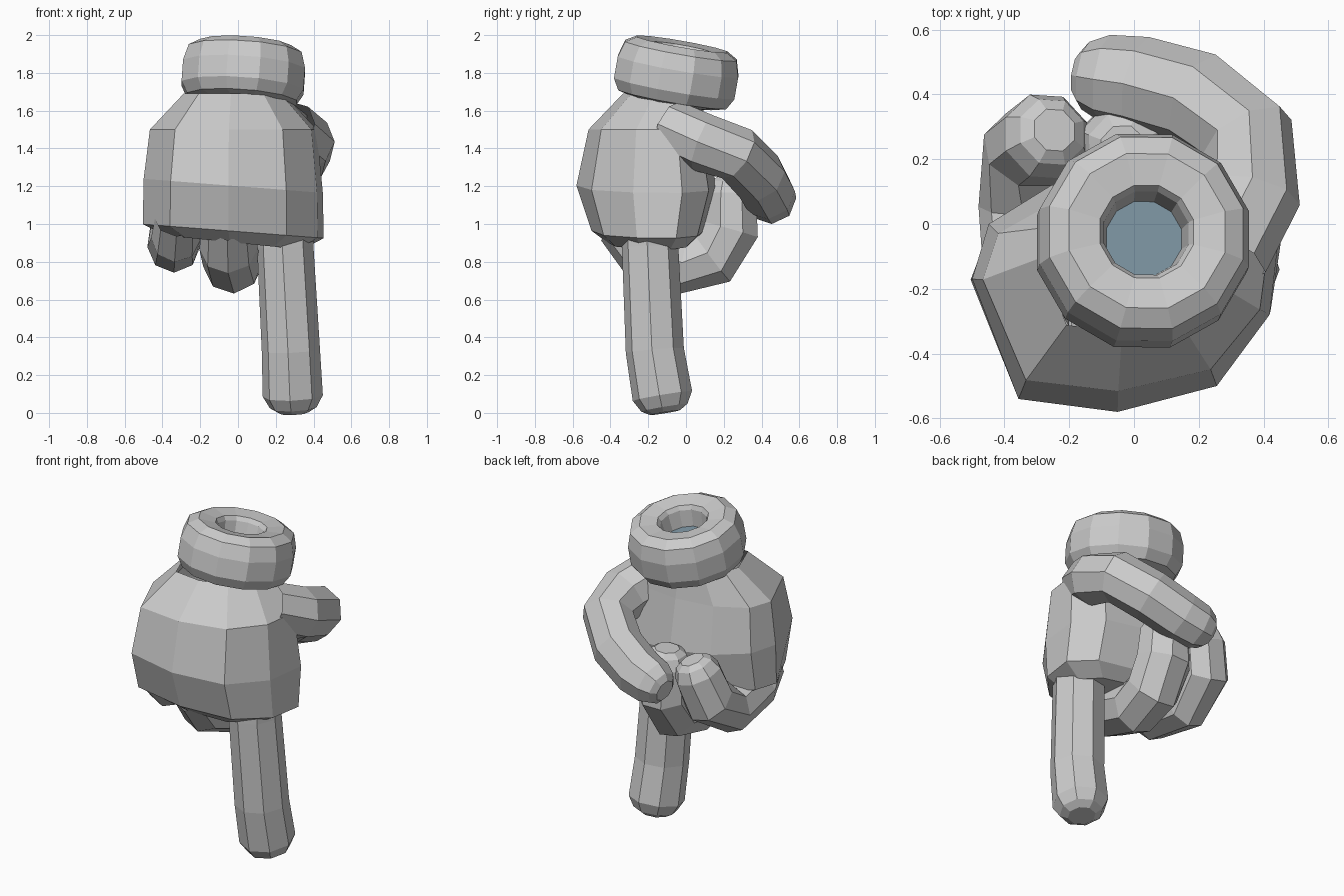
import bpy
from math import cos, sin, pi, radians
from mathutils import Vector, Matrix

if "Cube" in bpy.data.objects:
    bpy.data.objects.remove(bpy.data.objects["Cube"])


def make_object(name, verts, faces):
    mesh = bpy.data.meshes.new(name)
    mesh.from_pydata([tuple(v) for v in verts], [], faces)
    mesh.update()
    obj = bpy.data.objects.new(name, mesh)
    bpy.context.collection.objects.link(obj)
    return obj


def loft(name, rings, cap_start=False, cap_end=False):
    """Skin closed rings of equal size, listed along the ring's right-handed axis."""
    n = len(rings[0])
    verts = [v for ring in rings for v in ring]
    faces = []
    for k in range(len(rings) - 1):
        for i in range(n):
            j = (i + 1) % n
            faces.append((k * n + i, k * n + j, (k + 1) * n + j, (k + 1) * n + i))
    if cap_start:
        faces.append(tuple(reversed(range(n))))
    if cap_end:
        faces.append(tuple(range(len(verts) - n, len(verts))))
    return make_object(name, verts, faces)


def digit(name, path, radii, tip=0.09, sides=8):
    """Low-poly finger: tube along a path, with a rounded blunt tip."""
    pts = [Vector(p) for p in path]
    end_dir = (pts[-1] - pts[-2]).normalized()
    last = len(pts) - 1
    end, r_end = pts[-1], radii[-1]
    pts += [end + end_dir * tip * 0.7, end + end_dir * tip]
    radii = radii + [r_end * 0.78, r_end * 0.5]
    u = (pts[1] - pts[0]).cross(Vector((1, 0.3, 0.2))).normalized()
    rings = []
    for i, (p, r) in enumerate(zip(pts, radii)):
        a, b = pts[max(i - 1, 0)], pts[min(i + 1, len(pts) - 1)]
        d = end_dir if i >= last else (b - a).normalized()
        u = (u - d * u.dot(d)).normalized()
        w = d.cross(u)
        angles = [2 * pi * (k + 0.5) / sides for k in range(sides)]
        rings.append([p + (u * cos(t) + w * sin(t)) * r for t in angles])
    return loft(name, rings, cap_end=True)


# Palm: one cross-section scaled at each level, open under the cuff
section = [(-0.35, -0.54), (-0.05, -0.58), (0.25, -0.50), (0.41, -0.28), (0.44, -0.02),
           (0.30, 0.12), (0.0, 0.16), (-0.25, 0.12), (-0.44, 0.0), (-0.49, -0.17)]
levels = [(0.90, 0.78, 0.60, 0.0), (0.96, 1.03, 0.80, 0.0), (1.2, 1.02, 1.0, 0.0),
          (1.5, 0.95, 0.84, 0.0), (1.69, 0.57, 0.56, 0.07)]
palm_rings = []
for z, sx, sy, dy in levels:
    palm_rings.append([(-0.02 + (x + 0.02) * sx, -0.18 + (y + 0.18) * sy + dy,
                        z - 0.08 * x * (z < 1.3)) for x, y in section])
loft("palm", palm_rings, cap_start=True)

# Cuff: tilted twelve-sided ring with a hole in the top
profile = [(0.12, 0.01), (0.135, 0.11), (0.15, 0.135), (0.25, 0.15), (0.31, 0.115),
           (0.335, 0.03), (0.335, -0.085), (0.30, -0.145), (0.22, -0.165), (0.14, -0.165)]
tilt = (Matrix.Translation((0.03, -0.047, 1.805)) @ Matrix.Rotation(radians(-10), 4, 'X')
        @ Matrix.Rotation(radians(4), 4, 'Y'))


def cuff_ring(r, h):
    return [tilt @ Vector((r * cos((i + 0.5) * pi / 6), r * sin((i + 0.5) * pi / 6), h))
            for i in range(12)]


loft("cuff", [cuff_ring(r, h) for r, h in reversed(profile)])

# Blue-grey floor inside the cuff's hole
floor = make_object("cuff_floor", cuff_ring(0.122, 0.01), [tuple(range(12))])
blue = bpy.data.materials.new("blue_grey")
blue.diffuse_color = (0.2, 0.29, 0.35, 1)
blue.use_nodes = True
blue.node_tree.nodes["Principled BSDF"].inputs["Base Color"].default_value = blue.diffuse_color
floor.data.materials.append(blue)

# Index finger pointing straight down
digit("index_finger", [(0.25, -0.19, 1.0), (0.25, -0.19, 0.88), (0.28, -0.165, 0.33),
                       (0.29, -0.125, 0.09)], [0.15, 0.15, 0.155, 0.16])

# Two fingers curled back under the palm
digit("middle_finger", [(-0.05, -0.34, 1.0), (-0.05, -0.24, 0.87), (-0.03, -0.01, 0.785),
                        (-0.02, 0.14, 0.82), (-0.02, 0.235, 0.97), (-0.03, 0.235, 1.16)],
      [0.14, 0.155, 0.155, 0.16, 0.16, 0.145])
digit("little_finger", [(-0.32, -0.32, 1.02), (-0.33, -0.22, 0.92), (-0.34, 0.05, 0.88),
                        (-0.32, 0.23, 1.0), (-0.27, 0.27, 1.17)],
      [0.12, 0.13, 0.14, 0.15, 0.14])

# Thumb wrapping round the back
digit("thumb", [(0.27, -0.09, 1.51), (0.36, 0.09, 1.43), (0.35, 0.27, 1.37),
                (0.20, 0.385, 1.25), (0.02, 0.435, 1.16), (-0.09, 0.45, 1.13)],
      [0.15, 0.155, 0.15, 0.15, 0.145, 0.135])
